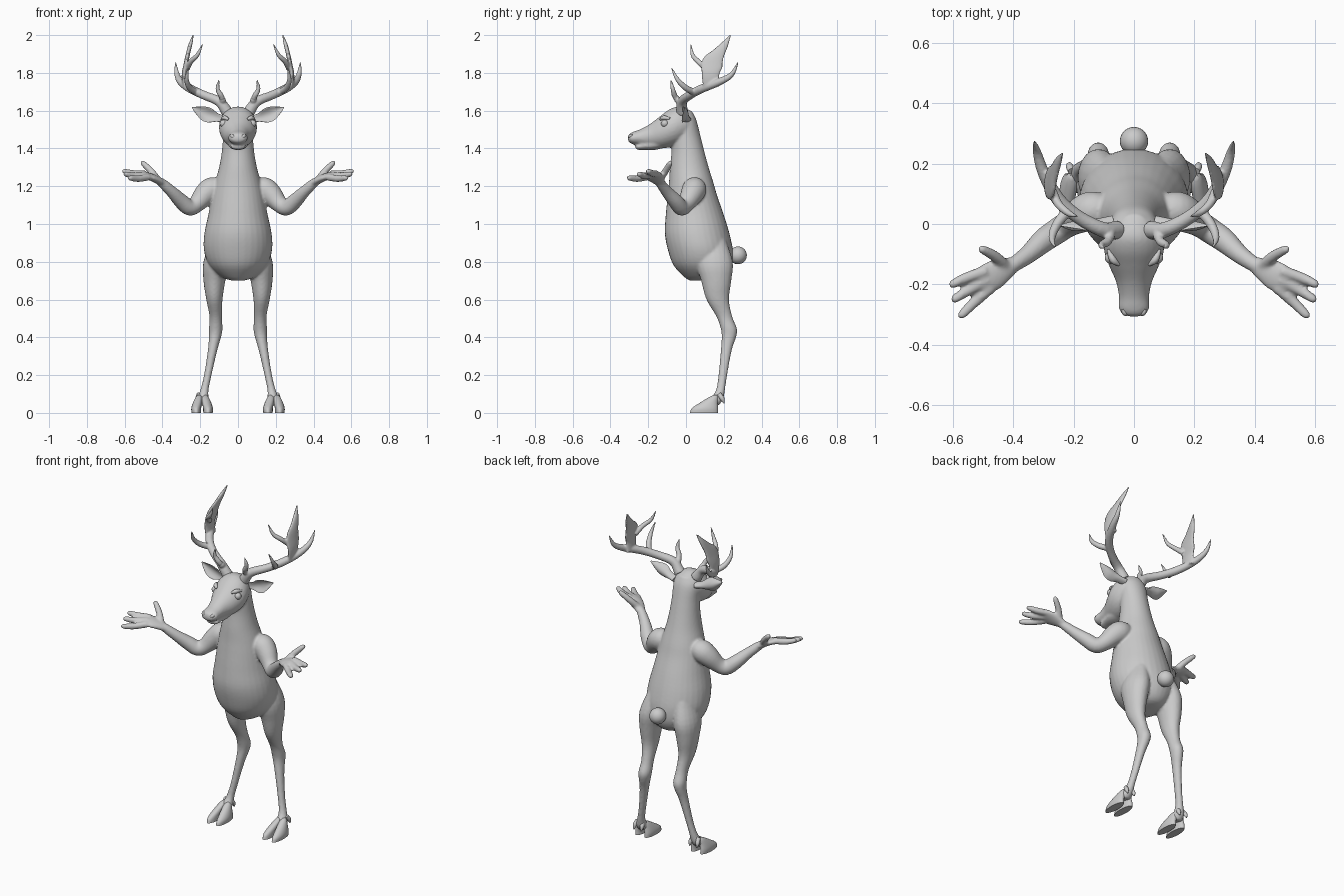
import bpy, bmesh
from math import sin, cos, pi
from mathutils import Vector

X, Y, Z = Vector((1, 0, 0)), Vector((0, 1, 0)), Vector((0, 0, 1))


def resample(pts, sub):
    """Catmull-Rom through points of any dimension."""
    p = [Vector(q) for q in pts]
    p = [2 * p[0] - p[1]] + p + [2 * p[-1] - p[-2]]
    out = []
    for i in range(1, len(p) - 2):
        a, b, c, d = p[i - 1:i + 3]
        for k in range(sub):
            t = k / sub
            out.append(0.5 * (2 * b + (c - a) * t + (2 * a - 5 * b + 4 * c - d) * t * t
                              + (3 * b - a - 3 * c + d) * t ** 3))
    return out + [p[-2]]


def loft(name, pts, wide=X, axes=None, mirror=True, cup=0, sub=4, n=20):
    """Elliptical tube through (x, y, z, half width, half thickness)."""
    rings = resample(pts, sub)
    bm = bmesh.new()
    for s in ((1, -1) if mirror else (1,)):
        loops = []
        for i, r in enumerate(rings):
            c, rw, rh = Vector(r[:3]), max(r[3], .002), max(r[4], .002)
            if axes:
                w, m = axes
            else:
                a, b = rings[max(i - 1, 0)], rings[min(i + 1, len(rings) - 1)]
                t = (Vector(b[:3]) - Vector(a[:3])).normalized()
                w = (wide - t * wide.dot(t)).normalized()
                m = t.cross(w)
            ring = []
            for k in range(n):
                ca, sa = cos(2 * pi * k / n), sin(2 * pi * k / n)
                v = c + w * rw * ca + m * (rh * sa + cup * rw * ca * ca)
                ring.append(bm.verts.new((s * v.x, v.y, v.z)))
            loops.append(ring)
        for a, b in zip(loops, loops[1:]):
            for k in range(n):
                bm.faces.new((a[k], a[(k + 1) % n], b[(k + 1) % n], b[k]))
        bm.faces.new(loops[0])
        bm.faces.new(loops[-1])
    bmesh.ops.recalc_face_normals(bm, faces=bm.faces)
    me = bpy.data.meshes.new(name)
    bm.to_mesh(me)
    bm.free()
    ob = bpy.data.objects.new(name, me)
    bpy.context.collection.objects.link(ob)
    return ob


def tube(name, pts, wide=X, **kw):
    return loft(name, [(x, y, z, r, r) for x, y, z, r in pts], wide, **kw)


def smooth(ob, angle=0.9):
    bpy.ops.object.select_all(action='DESELECT')
    ob.select_set(True)
    bpy.context.view_layer.objects.active = ob
    bpy.ops.object.shade_smooth_by_angle(angle=angle)


def fuse(name, parts, voxel, iterations):
    """Join parts and melt them into one continuous skin."""
    bpy.ops.object.select_all(action='DESELECT')
    for p in parts:
        p.select_set(True)
    ob = bpy.context.view_layer.objects.active = parts[0]
    bpy.ops.object.join()
    ob.name = name
    rm = ob.modifiers.new("skin", 'REMESH')
    rm.mode, rm.voxel_size, rm.use_smooth_shade = 'VOXEL', voxel, True
    sm = ob.modifiers.new("soften", 'SMOOTH')
    sm.factor, sm.iterations = 0.5, iterations
    return ob


def ball(name, loc, r):
    bpy.ops.mesh.primitive_uv_sphere_add(segments=24, ring_count=14, radius=r, location=loc)
    ob = bpy.context.object
    ob.name = name
    smooth(ob, 3)
    return ob


# Torso and neck: z, front y, back y, half width
torso = [(.70, .02, .10, .03), (.72, -.01, .20, .09), (.78, -.065, .243, .152), (.86, -.095, .248, .18),
         (.95, -.112, .23, .178), (1.05, -.107, .20, .157), (1.15, -.097, .165, .138),
         (1.22, -.09, .145, .122), (1.30, -.085, .12, .10), (1.38, -.077, .098, .086),
         (1.46, -.075, .078, .079), (1.55, -.06, .055, .074), (1.60, -.03, .03, .04)]
parts = [loft("torso", [(0, (f + b) / 2, z, w, (b - f) / 2) for z, f, b, w in torso],
              axes=(X, Y), mirror=False, n=32)]

# Head and lower jaw: y, top z, bottom z, half width
head = [(.035, 1.58, 1.50, .04), (.015, 1.605, 1.46, .075), (-.04, 1.622, 1.42, .097),
        (-.09, 1.605, 1.405, .099), (-.14, 1.568, 1.40, .082), (-.19, 1.53, 1.405, .06),
        (-.24, 1.502, 1.415, .05), (-.28, 1.488, 1.422, .05), (-.30, 1.477, 1.432, .036),
        (-.307, 1.462, 1.442, .015)]
jaw = [(-.10, 1.46, 1.41, .05), (-.16, 1.45, 1.393, .052), (-.22, 1.435, 1.393, .042),
       (-.255, 1.425, 1.393, .036), (-.268, 1.415, 1.402, .018)]
for nm, prof in (("head", head), ("jaw", jaw)):
    parts.append(loft(nm, [(0, y, (a + b) / 2, w, (a - b) / 2) for y, a, b, w in prof],
                      axes=(X, Z), mirror=False, n=28))

# Legs
parts.append(loft("legs", [
    (.09, .14, .92, .05, .07), (.115, .15, .80, .068, .098), (.125, .16, .70, .058, .08),
    (.125, .168, .60, .043, .06), (.118, .203, .51, .033, .042), (.118, .227, .445, .036, .043),
    (.122, .227, .40, .032, .038), (.135, .213, .33, .025, .029), (.16, .195, .20, .02, .023),
    (.178, .182, .12, .022, .024), (.187, .16, .07, .032, .036), (.19, .135, .04, .032, .038)], axes=(X, Y)))

# Arms
parts.append(tube("arms", [
    (.08, .05, 1.19, .045), (.135, .045, 1.185, .064), (.175, .03, 1.155, .06), (.22, 0, 1.105, .045),
    (.257, -.025, 1.087, .043), (.30, -.055, 1.12, .04), (.35, -.10, 1.17, .031),
    (.40, -.135, 1.215, .025), (.43, -.15, 1.235, .018)], wide=Y))

# Hands with palms up, three fingers and a thumb
across = Vector((.42, .9, .2))
parts.append(loft("palms", [
    (.39, -.13, 1.21, .022, .018), (.425, -.148, 1.232, .038, .02), (.465, -.17, 1.25, .05, .019),
    (.50, -.188, 1.258, .048, .017), (.515, -.195, 1.26, .035, .01)], wide=across))
fingers = [((.49, -.155, 1.265), (.555, -.178, 1.268), (.614, -.205, 1.282)),
           ((.485, -.185, 1.257), (.55, -.22, 1.255), (.606, -.256, 1.267)),
           ((.475, -.212, 1.248), (.53, -.26, 1.24), (.582, -.312, 1.245)),
           ((.425, -.14, 1.235), (.462, -.107, 1.282), (.514, -.078, 1.333))]
for a, b, c in fingers:
    near = tuple(Vector(b).lerp(Vector(c), .8))
    parts.append(tube("finger", [a + (.019,), b + (.018,), near + (.014,), c + (.004,)], wide=Z, n=14))
fuse("body", parts, .007, 4)

# Antlers: beam, tines and flattened palm
tines = [
    [(.055, -.02, 1.59, .032), (.10, -.02, 1.648, .026), (.18, .02, 1.682, .023), (.25, .08, 1.715, .023),
     (.30, .17, 1.75, .02), (.322, .24, 1.79, .014), (.331, .278, 1.86, .003)],
    [(.08, -.02, 1.635, .02), (.085, -.055, 1.67, .016), (.108, -.07, 1.715, .012), (.10, -.08, 1.765, .003)],
    [(.215, .05, 1.695, .018), (.255, .0, 1.72, .016), (.272, -.045, 1.765, .012), (.262, -.078, 1.83, .003)],
    [(.272, .11, 1.82, .016), (.25, .065, 1.86, .014), (.215, .035, 1.895, .011), (.187, .025, 1.953, .003)]]
antlers = [tube("tine", t, wide=Vector((.3, -.5, .8)), n=14) for t in tines]
antlers.append(loft("antler_palm", [
    (.28, .135, 1.725, .045, .015), (.285, .13, 1.79, .047, .013), (.275, .14, 1.85, .058, .012),
    (.265, .17, 1.90, .036, .011), (.252, .205, 1.95, .02, .01), (.236, .237, 2.003, .003, .003)], wide=Y))
fuse("antlers", antlers, .005, 2)

# Cupped ears
smooth(loft("ears", [
    (.07, .01, 1.555, .018, .018), (.11, .005, 1.563, .022, .015), (.145, .005, 1.573, .037, .010),
    (.18, .005, 1.585, .038, .008), (.215, 0, 1.602, .022, .006), (.243, -.005, 1.617, .003, .003)],
    wide=Z, cup=.7))

# Cloven hooves and dewclaws
for x, nm in ((.166, "inner"), (.214, "outer")):
    k = (x - .19) * .3
    smooth(loft(nm + "_hooves", [
        (x + k, .095, 0, .025, .075), (x + k, .10, .025, .026, .069), (x, .122, .055, .024, .046),
        (x - k, .145, .082, .018, .025), (x - k, .155, .095, .006, .008)], axes=(X, Y)))
    smooth(tube(nm + "_dewclaws", [(x - k, .175, .10, .012), (x, .192, .075, .012), (x, .202, .05, .003)], n=12))

# Eyes, brows, nostrils and tail
for s in (1, -1):
    ball("eye", (s * .077, -.112, 1.532), .02)
smooth(tube("brows", [(.05, -.135, 1.553, .006), (.07, -.118, 1.562, .012), (.085, -.085, 1.558, .006)], wide=Z, n=12))
smooth(tube("nostrils", [(.018, -.298, 1.455, .006), (.03, -.294, 1.465, .01), (.038, -.282, 1.472, .005)], wide=Z, n=12))
ball("tail", (0, .275, .834), .047)
